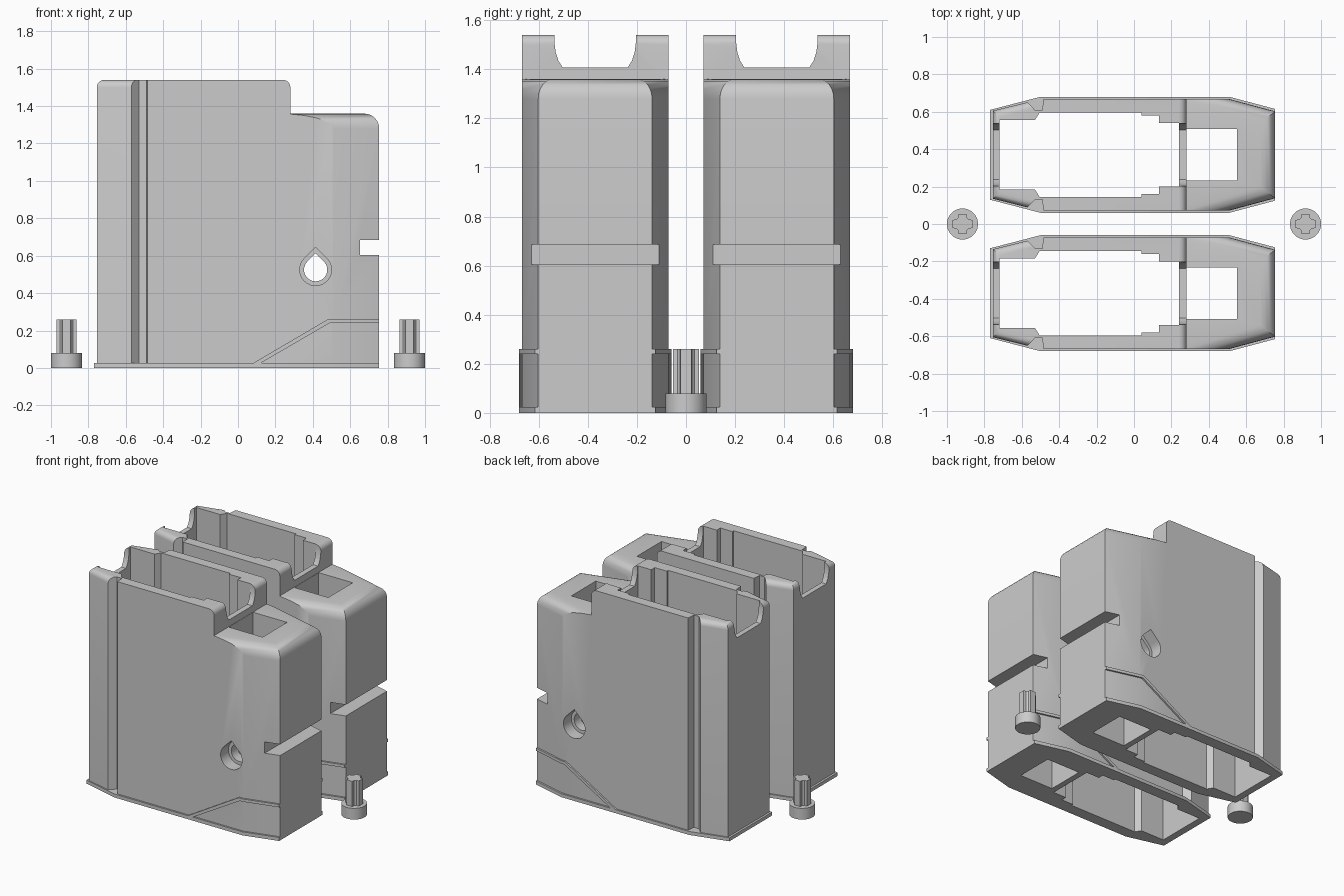
import bpy, bmesh, math
from mathutils import Vector

if "Cube" in bpy.data.objects:
    bpy.data.objects.remove(bpy.data.objects["Cube"])

grey = bpy.data.materials.new("light grey plastic")
grey.diffuse_color = (0.6, 0.6, 0.6, 1)
grey.use_nodes = True
grey.node_tree.nodes["Principled BSDF"].inputs["Base Color"].default_value = grey.diffuse_color


def prism(name, pts, axis, lo, hi, round_if=None, radius=0.0):
    """Extrude a 2D outline along axis; optionally round the edges chosen by a rule."""
    place = {"x": lambda a, b, t: (t, a, b),
             "y": lambda a, b, t: (a, t, b),
             "z": lambda a, b, t: (a, b, t)}[axis]
    bm = bmesh.new()
    base = bm.faces.new([bm.verts.new(place(a, b, lo)) for a, b in pts])
    ext = bmesh.ops.extrude_face_region(bm, geom=[base])
    shift = Vector(place(0, 0, hi - lo))
    bmesh.ops.translate(bm, vec=shift, verts=[v for v in ext["geom"] if isinstance(v, bmesh.types.BMVert)])
    bmesh.ops.recalc_face_normals(bm, faces=bm.faces)
    if round_if:
        edges = [e for e in bm.edges if round_if((e.verts[0].co + e.verts[1].co) / 2)]
        bmesh.ops.bevel(bm, geom=edges, offset=radius, segments=6, profile=0.5, affect="EDGES")
    me = bpy.data.meshes.new(name)
    bm.to_mesh(me)
    bm.free()
    me.materials.append(grey)
    ob = bpy.data.objects.new(name, me)
    bpy.context.collection.objects.link(ob)
    return ob


def combine(target, other, op):
    """Apply a boolean and discard the helper."""
    mod = target.modifiers.new("cut", "BOOLEAN")
    mod.operation, mod.solver, mod.object = op, "EXACT", other
    bpy.context.view_layer.update()
    dg = bpy.context.evaluated_depsgraph_get()
    me = bpy.data.meshes.new_from_object(target.evaluated_get(dg))
    target.modifiers.clear()
    target.data = me
    bpy.data.objects.remove(other)


def both_sides(half):
    """Close a half outline (x, y > 0) by mirroring it in y."""
    return half + [(x, -y) for x, y in reversed(half)]


def teardrop(x, z, r):
    """Circle with a pointed 45 degree roof."""
    arc = [math.radians(135 + 270 * i / 24) for i in range(25)]
    return [(x + r * math.cos(a), z + r * math.sin(a)) for a in arc] + [(x, z + r * math.sqrt(2))]


def smooth(ob):
    bpy.ops.object.select_all(action="DESELECT")
    ob.select_set(True)
    bpy.context.view_layer.objects.active = ob
    bpy.ops.object.shade_smooth_by_angle(angle=math.radians(30))


# Tall rear block with a vertical groove near its back end
rear = both_sides([(-0.755, 0.235), (-0.57, 0.281), (-0.53, 0.24), (-0.49, 0.24),
                   (-0.485, 0.298), (0.28, 0.298)])
body = prism("housing_front", rear, "z", 0, 1.54,
             lambda m: m.z > 1.53 and (m.x < -0.6 or m.x > 0.27), 0.04)

# Lower front block with a rounded nose
nose = both_sides([(0.2, 0.298), (0.51, 0.298), (0.755, 0.232)])
combine(body, prism("nose", nose, "z", 0, 1.36, lambda m: m.z > 1.35 and m.x > 0.52, 0.08), "UNION")

# Base flange that climbs into a raised lip around the nose
flange = prism("flange", both_sides([(-0.77, 0.24), (-0.5, 0.31), (0.51, 0.31), (0.755, 0.245)]),
               "z", 0, 0.3)
band = [(-0.9, -0.1), (0.9, -0.1), (0.9, 0.025), (0.12, 0.025), (0.49, 0.24), (0.9, 0.24),
        (0.9, 0.26), (0.48, 0.26), (0.08, 0.025), (-0.9, 0.025)]
combine(flange, prism("band", band, "y", -0.5, 0.5), "INTERSECT")
combine(body, flange, "UNION")

# Main cavity, stepped along its length, and the square well in the nose
cavity = both_sides([(-0.718, 0.185), (-0.53, 0.185), (-0.505, 0.225), (0.04, 0.225), (0.04, 0.21),
                     (0.135, 0.21), (0.135, 0.17), (0.24, 0.17)])
combine(body, prism("cavity", cavity, "z", -0.2, 1.8), "DIFFERENCE")
well = both_sides([(0.282, 0.138), (0.55, 0.138)])
combine(body, prism("well", well, "z", -0.2, 1.8), "DIFFERENCE")

# Curved notch through both end walls of the rear block
notch = both_sides([(1.7, 0.166), (1.51, 0.166), (1.47, 0.161), (1.435, 0.15), (1.408, 0.133)])
combine(body, prism("notch", [(y, z) for z, y in notch], "x", -1, 0.5), "DIFFERENCE")

# Catch slot across the nose
slot = [(0.652, 0.605), (0.9, 0.605), (0.9, 0.685), (0.652, 0.685)]
combine(body, prism("slot", slot, "y", -0.5, 0.5), "DIFFERENCE")

# Teardrop pin hole with a wider recess on each side
combine(body, prism("pin_hole", teardrop(0.415, 0.525, 0.062), "y", -0.5, 0.5), "DIFFERENCE")
for lo, hi in ((-0.5, -0.21), (0.21, 0.5)):
    combine(body, prism("recess", teardrop(0.415, 0.525, 0.085), "y", lo, hi), "DIFFERENCE")
smooth(body)

# Matching second housing
body.location.y = -0.37
twin = body.copy()
twin.name = "housing_back"
twin.location.y = 0.37
bpy.context.collection.objects.link(twin)

# Pins: round head with a cross-shaped shaft
quarter = [(0.053, -0.022), (0.053, 0.022), (0.034, 0.024), (0.024, 0.034)]
cross = []
for k in range(4):
    c, s = round(math.cos(k * math.pi / 2)), round(math.sin(k * math.pi / 2))
    cross += [(x * c - y * s, x * s + y * c) for x, y in quarter]
disc = [(0.083 * math.cos(i * math.pi / 20), 0.083 * math.sin(i * math.pi / 20)) for i in range(40)]
for side, x in (("left", -0.917), ("right", 0.917)):
    pin = prism("pin_" + side, disc, "z", 0, 0.08)
    combine(pin, prism("shaft", cross, "z", 0.04, 0.26), "UNION")
    pin.location.x = x
    smooth(pin)
